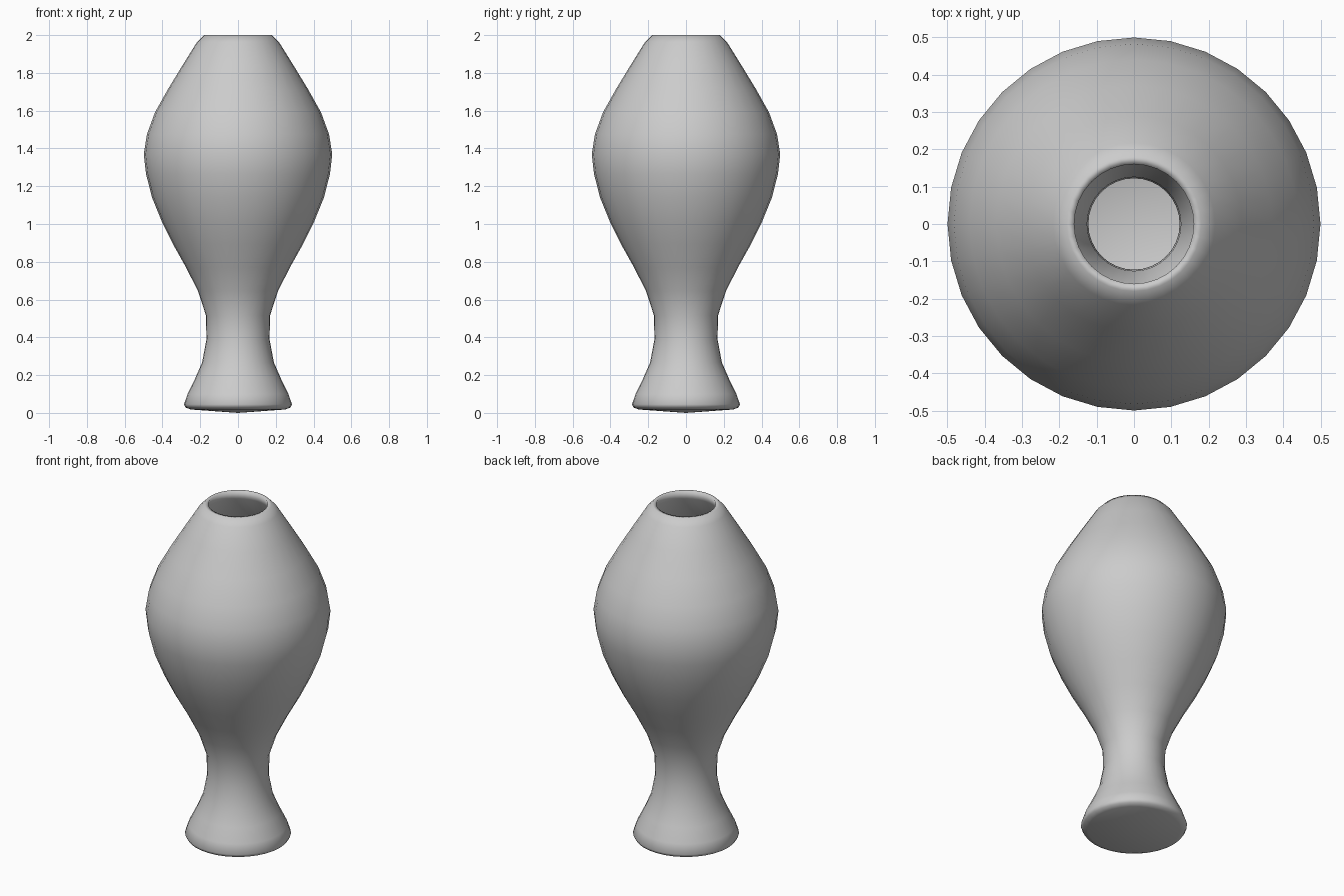
import bpy, bmesh, math
from mathutils import Vector

if "Cube" in bpy.data.objects:
    bpy.data.objects.remove(bpy.data.objects["Cube"])

SEGMENTS = 32
WALL = 0.045

# outer silhouette (radius, height) from foot to mouth
outer = [(0.25, 0.018), (0.277, 0.028), (0.286, 0.045), (0.267, 0.1), (0.228, 0.18),
         (0.19, 0.267), (0.167, 0.39), (0.17, 0.517), (0.212, 0.645), (0.275, 0.77),
         (0.344, 0.893), (0.404, 1.015), (0.455, 1.14), (0.487, 1.265), (0.499, 1.37),
         (0.482, 1.475), (0.44, 1.59), (0.37, 1.715), (0.29, 1.846), (0.217, 1.963),
         (0.18, 2.0)]

# inner wall: the body outline offset inward by the wall thickness
inner = []
for i in range(3, len(outer) - 1):
    a, b = Vector(outer[i - 1]), Vector(outer[i + 1])
    t = (b - a).normalized()
    p = Vector(outer[i]) + Vector((-t.y, t.x)) * WALL
    inner.append((p.x, p.y))
inner.reverse()
inner[0] = (0.175, 1.95)
profile = [(0, 0)] + outer + [(0.16, 2.0)] + inner + [(0.2, 0.065), (0, 0.05)]

# revolve the profile into a vase
bm = bmesh.new()
verts = [bm.verts.new((r, 0, z)) for r, z in profile]
edges = [bm.edges.new(pair) for pair in zip(verts, verts[1:])]
bmesh.ops.spin(bm, geom=verts + edges, cent=(0, 0, 0), axis=(0, 0, 1),
               angle=math.tau, steps=SEGMENTS)
bmesh.ops.remove_doubles(bm, verts=bm.verts[:], dist=0.0005)
bmesh.ops.recalc_face_normals(bm, faces=bm.faces[:])
for f in bm.faces:
    f.smooth = True
mesh = bpy.data.meshes.new("vase")
bm.to_mesh(mesh)
bm.free()
vase = bpy.data.objects.new("vase", mesh)
bpy.context.collection.objects.link(vase)
